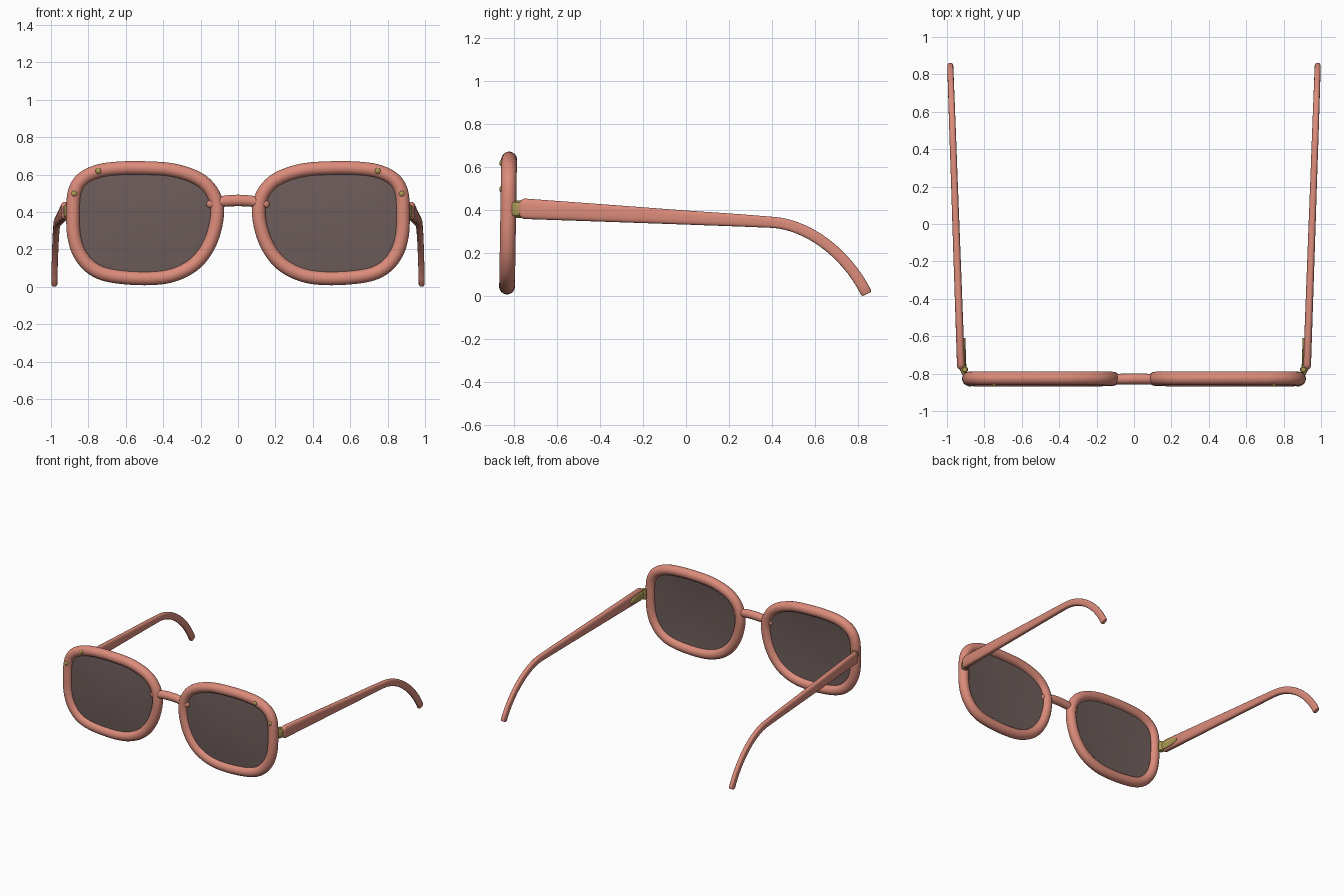
import bpy, bmesh, math
from mathutils import Vector

if "Cube" in bpy.data.objects:
    bpy.data.objects.remove(bpy.data.objects["Cube"])


def material(name, rgb):
    m = bpy.data.materials.new(name)
    m.diffuse_color = (*rgb, 1)
    m.use_nodes = True
    m.node_tree.nodes["Principled BSDF"].inputs["Base Color"].default_value = m.diffuse_color
    return m


CORAL = material("coral_plastic", (0.71, 0.26, 0.195))
SMOKE = material("smoky_lens", (0.15, 0.108, 0.102))
BRASS = material("brass", (0.42, 0.32, 0.09))


def finish(name, bm, mat, angle=40):
    bmesh.ops.recalc_face_normals(bm, faces=bm.faces[:])
    me = bpy.data.meshes.new(name)
    bm.to_mesh(me)
    bm.free()
    me.materials.append(mat)
    ob = bpy.data.objects.new(name, me)
    bpy.context.collection.objects.link(ob)
    bpy.ops.object.select_all(action='DESELECT')
    ob.select_set(True)
    bpy.context.view_layer.objects.active = ob
    bpy.ops.object.shade_smooth_by_angle(angle=math.radians(angle))
    return ob


def sweep(name, path, radii, ref, mat, cyclic=False, sides=20, power=1.0):
    """Sweep a (super)ellipse: radii = (across, along ref) at each path point."""
    path, ref, n = [Vector(p) for p in path], Vector(ref), len(path)
    bm, rings = bmesh.new(), []
    for i, p in enumerate(path):
        a, b = (path[i - 1], path[(i + 1) % n]) if cyclic else (path[max(i - 1, 0)], path[min(i + 1, n - 1)])
        t = (b - a).normalized()
        u = ref.cross(t).normalized()
        v = t.cross(u)
        ring = []
        for k in range(sides):
            ang = 2 * math.pi * (k + 0.5) / sides
            c, s = math.cos(ang), math.sin(ang)
            c, s = math.copysign(abs(c) ** power, c), math.copysign(abs(s) ** power, s)
            ring.append(bm.verts.new(p + u * c * radii[i][0] + v * s * radii[i][1]))
        rings.append(ring)
    for i in range(n if cyclic else n - 1):
        r, q = rings[i], rings[(i + 1) % n]
        for k in range(sides):
            j = (k + 1) % sides
            bm.faces.new((r[k], r[j], q[j], q[k]))
    if not cyclic:
        bm.faces.new(rings[0])
        bm.faces.new(rings[-1])
    return finish(name, bm, mat)


def smooth_loop(pts, steps=6):
    """Closed Catmull-Rom curve through 2D points."""
    out, n = [], len(pts)
    for i in range(n):
        a, b, c, d = (Vector(pts[(i + k - 1) % n]) for k in range(4))
        for s in range(steps):
            t = s / steps
            out.append(0.5 * (2 * b + (c - a) * t + (2 * a - 5 * b + 4 * c - d) * t * t
                              + (3 * b - a - 3 * c + d) * t ** 3))
    return out


def plane_y(z):
    # the front leans back very slightly
    return -0.834 + 0.016 * z


# Rim centre line, right side (x, z)
OUTLINE = smooth_loop([
    (0.50, 0.635), (0.64, 0.633), (0.75, 0.617), (0.835, 0.573), (0.875, 0.50), (0.882, 0.38),
    (0.876, 0.27), (0.845, 0.175), (0.78, 0.10), (0.68, 0.06), (0.50, 0.045), (0.35, 0.062),
    (0.23, 0.125), (0.15, 0.235), (0.112, 0.38), (0.13, 0.49), (0.205, 0.573), (0.34, 0.622)])


def build_lens(name, sign):
    cx, cz, scales = 0.50, 0.34, (0.97, 0.88, 0.75, 0.5, 0.25)
    bm, rings = bmesh.new(), []
    for s in scales:
        ring = []
        for x, z in OUTLINE:
            zz = cz + (z - cz) * s
            ring.append(bm.verts.new((sign * (cx + (x - cx) * s), plane_y(zz) - 0.015 * (1 - s * s), zz)))
        rings.append(ring)
    for r, q in zip(rings, rings[1:]):
        for k in range(len(r)):
            j = (k + 1) % len(r)
            bm.faces.new((r[k], r[j], q[j], q[k]))
    mid = bm.verts.new((sign * cx, plane_y(cz) - 0.015, cz))
    for k in range(len(rings[-1])):
        bm.faces.new((rings[-1][k], rings[-1][(k + 1) % len(rings[-1])], mid))
    ob = finish(name, bm, SMOKE)
    mod = ob.modifiers.new("thickness", 'SOLIDIFY')
    mod.thickness, mod.offset = 0.016, 0


def ball(name, loc, scale):
    bm = bmesh.new()
    bmesh.ops.create_uvsphere(bm, u_segments=16, v_segments=10, radius=1)
    for v in bm.verts:
        v.co = Vector(loc) + Vector([a * b for a, b in zip(v.co, scale)])
    finish(name, bm, BRASS, 60)


def temple_x(y):
    return 0.925 + 0.0355 * (y + 0.77)


# Temple arm profile: (y, z, half height, half thickness)
ARM = [(-0.777, 0.408, 0.028, 0.010), (-0.768, 0.408, 0.040, 0.018), (-0.754, 0.407, 0.048, 0.021),
       (-0.40, 0.388, 0.041, 0.020), (0.0, 0.366, 0.033, 0.019), (0.25, 0.353, 0.029, 0.018)]
B = [Vector(p) for p in ((0.40, 0.344), (0.56, 0.335), (0.74, 0.21), (0.838, 0.018))]
for i in range(17):
    t = i / 16
    p = B[0] * (1 - t) ** 3 + B[1] * 3 * t * (1 - t) ** 2 + B[2] * 3 * t * t * (1 - t) + B[3] * t ** 3
    ARM.append((p.x, p.y, 0.026, 0.018 - 0.002 * t))
ARM.append((0.842, 0.010, 0.021, 0.012))

for side, sg in (("right", 1), ("left", -1)):
    # Rim and lens
    sweep(side + "_rim", [(sg * x, plane_y(z), z) for x, z in OUTLINE],
          [(0.037, 0.037)] * len(OUTLINE), (0, 1, 0), CORAL, cyclic=True)
    build_lens(side + "_lens", sg)
    # Temple arm
    sweep(side + "_temple", [(sg * temple_x(y), y, z) for y, z, h, w in ARM],
          [(h, w) for y, z, h, w in ARM], (1, 0, 0), CORAL, power=0.65)
    # Hinge: barrel, rim tab and leaf plate inside the arm
    sweep(side + "_hinge_barrel", [(sg * 0.905, -0.778, z) for z in (0.365, 0.371, 0.439, 0.445)],
          [(0.012, 0.012), (0.018, 0.018), (0.018, 0.018), (0.012, 0.012)], (1, 0, 0), BRASS)
    sweep(side + "_hinge_tab", [(sg * 0.895, -0.82, 0.405), (sg * 0.922, -0.765, 0.405)],
          [(0.033, 0.014)] * 2, (1, 0, 0), BRASS, power=0.6)
    leaf = [(-0.77, 0.024), (-0.74, 0.032), (-0.70, 0.031), (-0.66, 0.025), (-0.63, 0.016), (-0.61, 0.004)]
    sweep(side + "_hinge_leaf", [(sg * (temple_x(y) - 0.021), y, 0.405 - 0.055 * (y + 0.77)) for y, h in leaf],
          [(h, 0.008) for y, h in leaf], (1, 0, 0), BRASS)
    # Decorative rivets on the rim
    for n, (x, z) in enumerate(((0.747, 0.62), (0.876, 0.498))):
        ball(f"{side}_rivet_{n + 1}", (sg * x, -0.858, z), (0.016, 0.011, 0.016))

# Arched bridge with tapered rounded tips
half = [(0.168, 0.438, 0.008), (0.162, 0.439, 0.017), (0.15, 0.442, 0.023), (0.12, 0.449, 0.027),
        (0.08, 0.457, 0.030), (0.04, 0.461, 0.031)]
line = [(-x, z, r) for x, z, r in half] + [(0, 0.462, 0.031)] + half[::-1]
sweep("bridge", [(x, -0.828 - 0.2 * x * x, z) for x, z, r in line],
      [(r, r * 0.95) for x, z, r in line], (0, 1, 0), CORAL)
